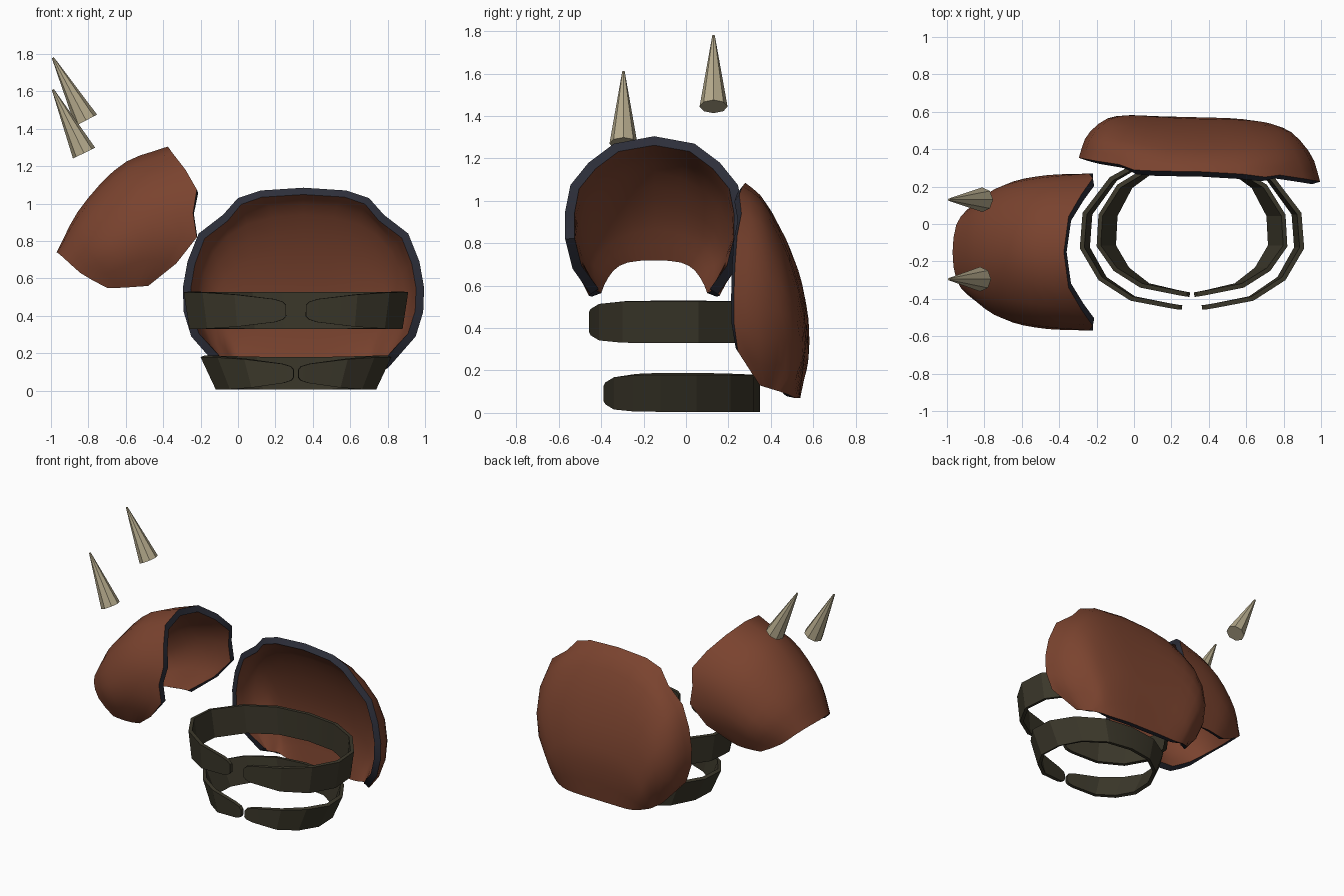
import bpy, bmesh, math
from mathutils import Vector

if "Cube" in bpy.data.objects:
    bpy.data.objects.remove(bpy.data.objects["Cube"])


def material(name, rgb):
    m = bpy.data.materials.new(name)
    m.diffuse_color = (*rgb, 1)
    m.use_nodes = True
    m.node_tree.nodes["Principled BSDF"].inputs["Base Color"].default_value = m.diffuse_color
    return m


LEATHER = material("red_brown_leather", (0.195, 0.056, 0.028))
TRIM = material("dark_navy_trim", (0.026, 0.028, 0.042))
STRAP = material("dark_olive_strap", (0.043, 0.038, 0.023))
BONE = material("pale_bone", (0.46, 0.40, 0.26))


def spline(points, n):
    """Sample n points on a Catmull-Rom curve through the given points."""
    p = [2 * points[0] - points[1]] + points + [2 * points[-1] - points[-2]]
    out = []
    for i in range(n):
        t = i / (n - 1) * (len(points) - 1)
        k = min(int(t), len(points) - 2)
        t -= k
        a, b, c, d = p[k:k + 4]
        out.append(0.5 * (2 * b + (c - a) * t + (2 * a - 5 * b + 4 * c - d) * t * t
                          + (3 * b - a - 3 * c + d) * t ** 3))
    return out


def sheet(name, rows, centre, thickness, mats, angle):
    """Grid of rows, oriented away from the centre and thickened inward."""
    bm = bmesh.new()
    grid = [[bm.verts.new(p) for p in row] for row in rows]
    for a, b in zip(grid, grid[1:]):
        for i in range(len(a) - 1):
            bm.faces.new((a[i], a[i + 1], b[i + 1], b[i]))
    bm.normal_update()
    c = Vector(centre)
    if sum(f.normal.dot(f.calc_center_median() - c) for f in bm.faces) < 0:
        bmesh.ops.reverse_faces(bm, faces=bm.faces[:])
    me = bpy.data.meshes.new(name)
    bm.to_mesh(me)
    bm.free()
    ob = bpy.data.objects.new(name, me)
    bpy.context.collection.objects.link(ob)
    for m in mats:
        me.materials.append(m)
    bpy.ops.object.select_all(action='DESELECT')
    ob.select_set(True)
    bpy.context.view_layer.objects.active = ob
    mod = ob.modifiers.new("thickness", 'SOLIDIFY')
    mod.thickness = thickness
    mod.offset = -1
    mod.material_offset_rim = len(mats) - 1
    bpy.ops.object.modifier_apply(modifier=mod.name)
    bpy.ops.object.shade_smooth_by_angle(angle=math.radians(angle))
    return ob


def loft(name, half_curves, axis, mid, centre, warp=None):
    """Armour shell lofted through half curves mirrored across one axis."""
    n = 2 * len(half_curves[0]) - 1
    curves = []
    for half in half_curves:
        right, left = [], []
        for p in half:
            for side, out in ((1, right), (-1, left)):
                v = Vector(p)
                v[axis] = mid + side * v[axis]
                out.append(warp(v) if warp else v)
        curves.append(spline(left[:0:-1] + right, n))
    columns = [spline(list(c), 11) for c in zip(*curves)]
    return sheet(name, columns, centre, 0.045, (LEATHER, TRIM), 40)


# Shoulder guard: rim, two ribs, lower edge (x, half width, z)
loft("shoulder_guard", [
    [(-.375, 0, 1.305), (-.35, .19, 1.27), (-.28, .31, 1.18), (-.22, .395, 1.075),
     (-.24, .42, .95), (-.22, .42, .82), (-.33, .385, .68), (-.48, .30, .56)],
    [(-.62, 0, 1.21), (-.60, .2, 1.15), (-.55, .34, 1.04), (-.50, .40, .90),
     (-.48, .40, .75), (-.55, .31, .555)],
    [(-.84, 0, .98), (-.83, .17, .94), (-.78, .29, .86), (-.72, .35, .77),
     (-.66, .36, .68), (-.63, .30, .55)],
    [(-.97, 0, .74), (-.955, .13, .73), (-.91, .21, .69), (-.83, .26, .62),
     (-.70, .29, .55)],
], 1, -.15, (-.45, -.15, .8))


# Back plate: rim, three ribs, lower edge (half width, y, z), slightly twisted
def twist(v):
    d = v.x - .35
    v.y -= .1 * d * abs(d) / .65
    return v


loft("back_plate", [
    [(0, .28, 1.085), (.23, .275, 1.07), (.35, .27, 1.03), (.43, .29, .94),
     (.56, .29, .84), (.62, .29, .69), (.645, .29, .55), (.64, .29, .42),
     (.60, .30, .29), (.46, .38, .13)],
    [(0, .37, 1.0), (.25, .38, .97), (.42, .40, .88), (.55, .42, .72),
     (.60, .42, .50), (.56, .42, .28), (.45, .41, .12)],
    [(0, .49, .75), (.25, .50, .72), (.40, .515, .64), (.48, .53, .50),
     (.49, .51, .32), (.43, .44, .11)],
    [(0, .57, .40), (.20, .57, .38), (.33, .565, .30), (.39, .54, .20),
     (.41, .47, .10)],
    [(0, .535, .07), (.15, .535, .07), (.27, .525, .07), (.35, .505, .085),
     (.39, .48, .095)],
], 0, .35, (.35, .2, .6), twist)


# Waist straps: open bands with narrowed front tips (half width, y, half height)
def strap(name, half, z, lower_scale):
    path = [(-x, y, h) for x, y, h in half] + [p for p in reversed(half[:-1])]
    top_h = max(h for _, _, h in half)
    rows = []
    for s in (1, -1):
        row = []
        for x, y, h in path:
            f = 1 + (lower_scale - 1) * (top_h - s * h) / (2 * top_h)
            row.append(Vector((.31 + x * f, y, z + s * h)))
        rows.append(row)
    sheet(name, rows, (.31, -.05, z), .025, (STRAP,), 20)


strap("upper_strap", [
    (.055, -.458, .03), (.075, -.457, .048), (.12, -.45, .062), (.33, -.41, .086),
    (.50, -.30, .097), (.60, -.13, .098), (.585, .06, .098), (.44, .25, .098),
    (.24, .36, .098), (0, .39, .098)], .428, .95)
strap("lower_strap", [
    (.015, -.39, .02), (.03, -.388, .038), (.08, -.38, .052), (.28, -.34, .076),
    (.42, -.25, .085), (.51, -.12, .087), (.50, .05, .087), (.40, .21, .087),
    (.22, .32, .087), (0, .35, .087)], .092, .84)


# Bone spikes
for name, base, tip in (("rear_spike", (-.812, .13, 1.445), (-.99, .13, 1.78)),
                        ("front_spike", (-.823, -.295, 1.27), (-.99, -.295, 1.61))):
    a, b = Vector(base), Vector(tip)
    bpy.ops.mesh.primitive_cone_add(
        vertices=8, radius1=.066, radius2=.006, depth=(b - a).length,
        location=(a + b) / 2,
        rotation=(0, math.atan2(b.x - a.x, b.z - a.z), 0))
    ob = bpy.context.object
    ob.name = name
    ob.data.materials.append(BONE)
